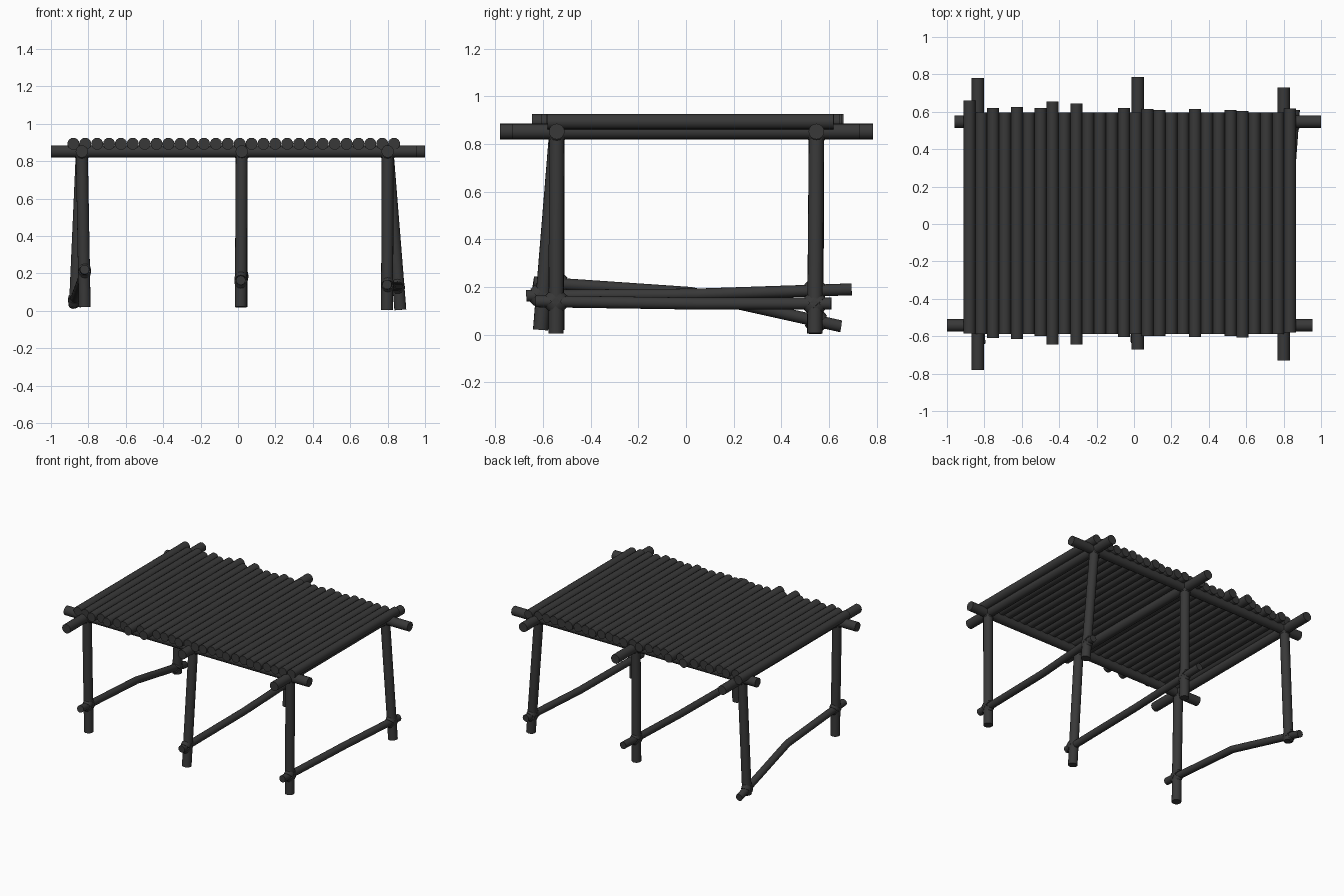
import bpy, bmesh, math
from mathutils import Vector, Matrix

if "Cube" in bpy.data.objects:
    bpy.data.objects.remove(bpy.data.objects["Cube"])

SIDES = 16
Z_BEAM, R_BEAM = 0.852, 0.033

wood = bpy.data.materials.new("dark_wood")
wood.diffuse_color = (0.04, 0.04, 0.04, 1)
wood.use_nodes = True
wood.node_tree.nodes["Principled BSDF"].inputs["Base Color"].default_value = wood.diffuse_color


def finish(name, bm):
    bmesh.ops.recalc_face_normals(bm, faces=bm.faces)
    mesh = bpy.data.meshes.new(name)
    bm.to_mesh(mesh)
    bm.free()
    mesh.materials.append(wood)
    obj = bpy.data.objects.new(name, mesh)
    bpy.context.collection.objects.link(obj)
    return obj


def pole(name, path, r):
    """Round capped pole through two or more points."""
    pts = [Vector(p) for p in path]
    q = (pts[-1] - pts[0]).to_track_quat('Z', 'Y')
    bm = bmesh.new()
    rings = []
    for p in pts:
        rings.append([bm.verts.new(p + q @ Vector((r * math.cos(a), r * math.sin(a), 0)))
                      for a in (2 * math.pi * i / SIDES for i in range(SIDES))])
    for a, b in zip(rings, rings[1:]):
        for i in range(SIDES):
            j = (i + 1) % SIDES
            bm.faces.new((a[i], a[j], b[j], b[i]))
    bm.faces.new(rings[0])
    bm.faces.new(rings[-1])
    return finish(name, bm)


def lashing(name, centre, a, b, r, width=0.026):
    """Two diagonal bands crossing over a joint of poles running along a and b."""
    a, b = Vector(a).normalized(), Vector(b).normalized()
    side = a.cross(b).normalized()
    bm = bmesh.new()
    for s in (1, -1):
        axis, wide = (a + b * s).normalized(), (a - b * s).normalized()
        m = Matrix((wide * r * 1.41, side * r, axis)).transposed().to_4x4()
        bmesh.ops.create_cone(bm, cap_ends=True, segments=SIDES, radius1=1, radius2=1,
                              depth=width, matrix=Matrix.Translation(centre) @ m)
    return finish(name, bm)


# Long top beams
pole("front_beam", [(-1.0, -0.542, Z_BEAM), (0.955, -0.542, Z_BEAM)], R_BEAM)
pole("back_beam", [(-0.96, 0.547, Z_BEAM), (1.0, 0.547, Z_BEAM)], R_BEAM)

# Three frames: cross beam, two legs, bent brace
frames = [
    # name, x, cross beam ends, front foot, back foot, brace path
    ("left", -0.835, (-0.78, 0.78), (-0.82, -0.542, 0.02), (-0.872, 0.545, 0.02),
     [(-0.82, -0.64, 0.22), (-0.83, 0.02, 0.175), (-0.882, 0.65, 0.035)]),
    ("middle", 0.02, (-0.672, 0.785), (0.015, -0.61, 0.02), (0.02, 0.54, 0.02),
     [(0.015, -0.67, 0.163), (0.02, 0.04, 0.168), (0.02, 0.695, 0.19)]),
    ("right", 0.80, (-0.73, 0.73), (0.797, -0.545, 0.005), (0.868, 0.54, 0.005),
     [(0.797, -0.63, 0.14), (0.82, 0.05, 0.13), (0.862, 0.61, 0.13)]),
]
for name, x, (y0, y1), front, back, brace in frames:
    pole(name + "_cross_beam", [(x, y0, Z_BEAM), (x, y1, Z_BEAM)], R_BEAM)
    pole(name + "_brace", brace, 0.025)
    for end, foot, y, tip in (("front", front, -0.542, brace[0]), ("back", back, 0.547, brace[2])):
        top, foot = Vector((x, y, Z_BEAM)), Vector(foot)
        label = f"{name}_{end}"
        pole(label + "_leg", [foot, top], 0.032)
        # Lashings at the top corner and at the brace
        lashing(label + "_top_lashing", top, (0, 1, 0), top - foot, 0.035)
        lashing(label + "_beam_lashing", top, (1, 0, 0), top - foot, 0.035)
        tip, mid = Vector(tip), Vector(brace[1])
        joint = tip.lerp(mid, (tip.y - foot.y) / (tip.y - mid.y))
        lashing(label + "_brace_lashing", joint, mid - tip, top - foot, 0.035)

# Deck slats, a few cut longer than the rest
long_slats = {0: (-0.585, 0.66), 2: (-0.61, 0.62), 4: (-0.615, 0.625), 6: (-0.6, 0.62),
              7: (-0.645, 0.655), 9: (-0.645, 0.645), 13: (-0.605, 0.62), 15: (-0.6, 0.615),
              16: (-0.6, 0.61), 19: (-0.605, 0.615), 22: (-0.6, 0.61), 23: (-0.608, 0.605),
              27: (-0.58, 0.618)}
for i in range(28):
    x = -0.88 + i * 0.0635
    y0, y1 = long_slats.get(i, (-0.588, 0.597))
    pole(f"deck_slat_{i + 1}", [(x, y0, 0.893), (x, y1, 0.893)], 0.032)

# Smooth round sides, crisp ends
bpy.ops.object.select_all(action='SELECT')
bpy.context.view_layer.objects.active = bpy.context.selected_objects[0]
bpy.ops.object.shade_smooth_by_angle(angle=math.radians(35))
